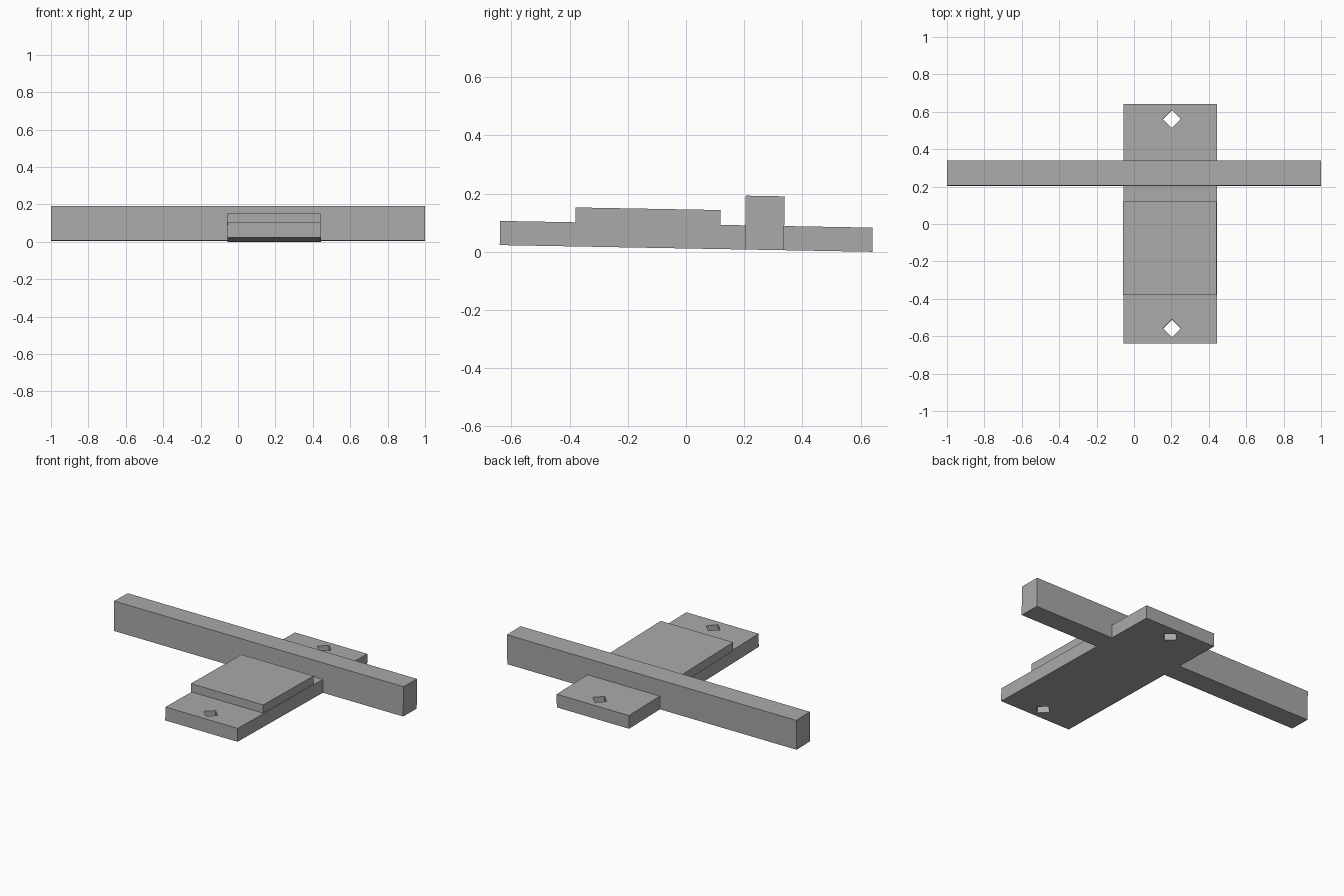
import bpy
from math import radians
from mathutils import Matrix

old = bpy.data.objects.get("Cube")
if old:
    bpy.data.objects.remove(old, do_unlink=True)

GREY = (0.4, 0.4, 0.4, 1)
grey = bpy.data.materials.new("plain grey")
grey.use_nodes = True
grey.diffuse_color = GREY
grey.node_tree.nodes["Principled BSDF"].inputs["Base Color"].default_value = GREY

# The whole assembly leans slightly towards the back
TILT = Matrix.Translation((0, 0, 0.0115)) @ Matrix.Rotation(radians(-1.03), 4, 'X')


def box(name, x, y, z):
    """Box spanning the (low, high) range on each axis, in the tilted frame."""
    spans = (x, y, z)
    bpy.ops.mesh.primitive_cube_add(size=1)
    ob = bpy.context.object
    ob.name = name
    centre = Matrix.Translation([(a + b) / 2 for a, b in spans])
    ob.data.transform(centre @ Matrix.Diagonal([b - a for a, b in spans] + [1]))
    ob.matrix_world = TILT
    ob.data.materials.append(grey)
    return ob


# Base plate, raised pad and crossbar
plate = box("base_plate", (-0.055, 0.445), (-0.64, 0.64), (0, 0.083))
box("raised_pad", (-0.06, 0.44), (-0.382, 0.117), (0.08, 0.134))
box("crossbar", (-1, 1), (0.202, 0.336), (0, 0.185))

# Diamond-shaped through holes near both ends of the plate
for side, y in (("front", -0.56), ("back", 0.56)):
    bpy.ops.mesh.primitive_cylinder_add(vertices=4, radius=0.048, depth=0.4)
    cutter = bpy.context.object
    cutter.name = side + "_hole_cutter"
    cutter.matrix_world = TILT @ Matrix.Translation((0.203, y, 0.04))
    cutter.data.materials.append(grey)
    cutter.hide_render = True
    cutter.hide_viewport = True
    cutter.display_type = 'WIRE'
    hole = plate.modifiers.new(side + " hole", 'BOOLEAN')
    hole.operation = 'DIFFERENCE'
    hole.solver = 'EXACT'
    hole.object = cutter
